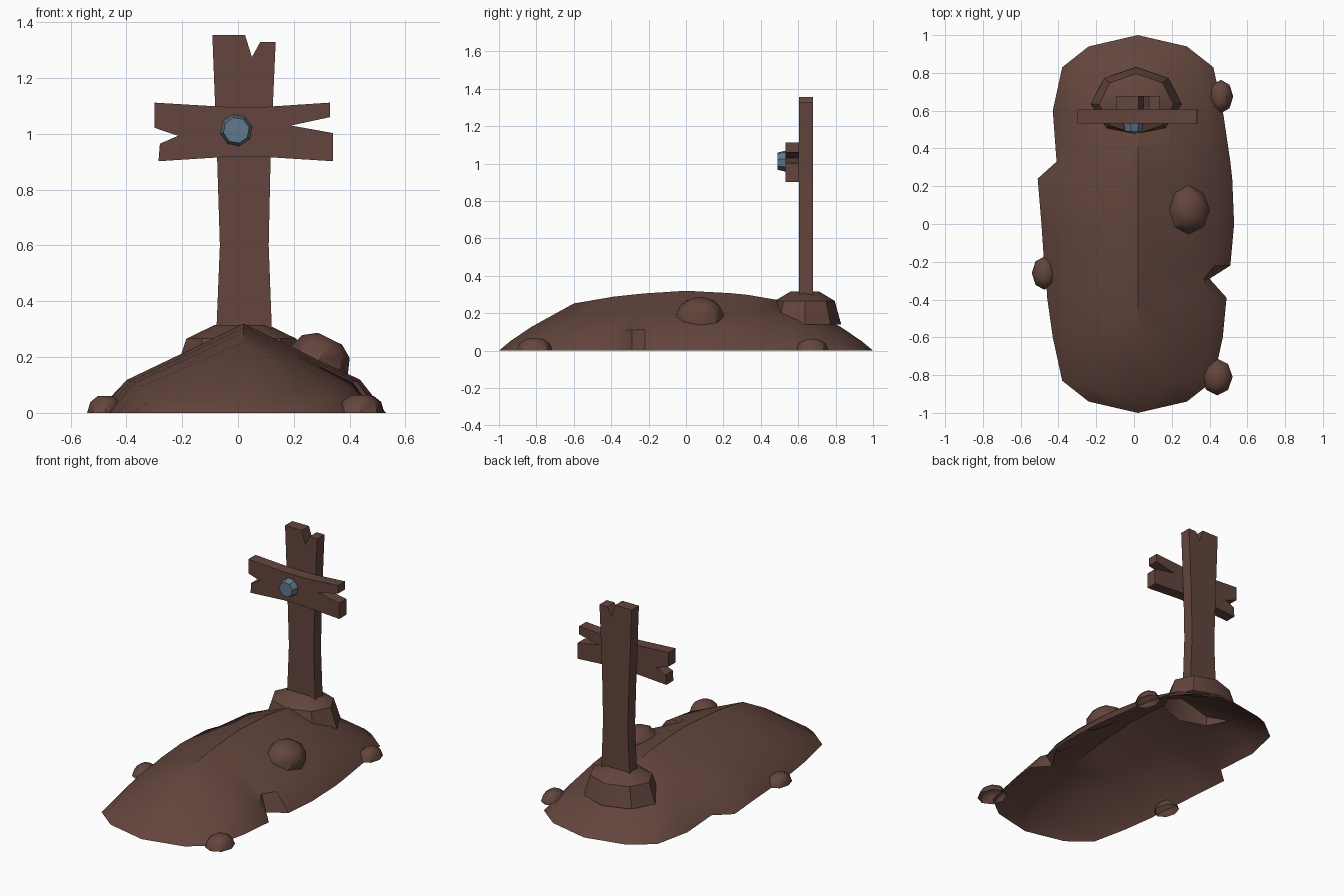
import bpy, bmesh, math
from mathutils import Matrix

if "Cube" in bpy.data.objects:
    bpy.data.objects.remove(bpy.data.objects["Cube"])


def material(name, rgb):
    m = bpy.data.materials.new(name)
    m.diffuse_color = (*rgb, 1)
    m.use_nodes = True
    m.node_tree.nodes["Principled BSDF"].inputs["Base Color"].default_value = m.diffuse_color
    return m


BROWN = material("earth_brown", (0.125, 0.060, 0.047))
STEEL = material("blue_grey_metal", (0.12, 0.19, 0.26))


def finish(name, bm, mat, outward=True, smooth=None):
    bmesh.ops.remove_doubles(bm, verts=bm.verts, dist=1e-4)
    if outward:
        bmesh.ops.recalc_face_normals(bm, faces=bm.faces)
    me = bpy.data.meshes.new(name)
    bm.to_mesh(me)
    bm.free()
    me.materials.append(mat)
    ob = bpy.data.objects.new(name, me)
    bpy.context.collection.objects.link(ob)
    if smooth:
        bpy.ops.object.select_all(action='DESELECT')
        ob.select_set(True)
        bpy.context.view_layer.objects.active = ob
        bpy.ops.object.shade_smooth_by_angle(angle=math.radians(smooth))
    return ob


def skin(bm, rows, closed=False):
    """Join rows of points with quads."""
    grid = [[bm.verts.new(p) for p in r] for r in rows]
    n = len(grid[0])
    for a, b in zip(grid, grid[1:]):
        for i in range(n if closed else n - 1):
            j = (i + 1) % n
            bm.faces.new((a[i], a[j], b[j], b[i]))
    return grid


def dome(name, loc, rx, ry, h, tilt=0.0, rings=((1, 0), (0.82, 0.65), (0.42, 1)), n=8, turn=0.0):
    """Open-bottomed low-poly lump with a flat top."""
    bm = bmesh.new()
    rows = []
    for s, z in rings:
        rows.append([(rx * s * math.cos(turn + math.tau * i / n),
                      ry * s * math.sin(turn + math.tau * i / n), h * z) for i in range(n)])
    grid = skin(bm, rows, True)
    bm.faces.new(grid[-1])
    bm.transform(Matrix.Translation(loc) @ Matrix.Rotation(tilt, 4, 'Y'))
    return finish(name, bm, BROWN, outward=False, smooth=40)


def board(name, outline, y0, y1):
    """Extrude an x-z outline along y."""
    bm = bmesh.new()
    f = bm.faces.new([bm.verts.new((x, y0, z)) for x, z in outline])
    ext = bmesh.ops.extrude_face_region(bm, geom=[f])
    vs = [v for v in ext['geom'] if isinstance(v, bmesh.types.BMVert)]
    bmesh.ops.translate(bm, verts=vs, vec=(0, y1 - y0, 0))
    return finish(name, bm, BROWN)


# Long earth mound: y, ridge height, half width; bites change the rim
stations = [(-1, 0, 0), (-.94, .05, .26), (-.83, .125, .40), (-.6, .252, .45),
            (-.39, .288, .48), (-.29, .299, .485), (-.22, .306, .495), (0, .32, .51),
            (.24, .307, .50), (.33, .298, .49), (.6, .252, .45), (.83, .125, .40),
            (.94, .05, .26), (1, 0, 0)]
right_rim = {-.39: .47, -.29: .38, -.22: .49}
left_rim = {.24: .53, .33: .43}
rows = []
for y, h, w in stations:
    r, l = right_rim.get(y, w), left_rim.get(y, w)
    rows.append([(.02 + r, y, 0), (.02 + .82 * min(r * 1.12, w), y, .37 * h),
                 (.02 + .4 * w, y, .69 * h), (.02, y, h), (.02 - .4 * w, y, .69 * h),
                 (.02 - .82 * min(l * 1.08, w), y, .37 * h), (.02 - l, y, 0)])
bm = bmesh.new()
skin(bm, rows)
bmesh.ops.remove_doubles(bm, verts=bm.verts, dist=1e-4)
bmesh.ops.recalc_face_normals(bm, faces=bm.faces)
if sum(f.normal.z for f in bm.faces) < 0:
    bmesh.ops.reverse_faces(bm, faces=bm.faces)
finish("earth_mound", bm, BROWN, outward=False, smooth=40)

# Small heap around the post, and loose clods
dome("post_heap", (.012, .635, .14), .24, .195, .175,
     rings=((1, 0), (.82, .72), (.40, 1)))
dome("clod_upper", (.29, .075, .185), .115, .13, .09, tilt=math.radians(26))
dome("clod_back_right", (.46, .675, 0), .065, .088, .06)
dome("clod_left", (-.475, -.26, 0), .066, .088, .06)
dome("clod_front_right", (.44, -.81, 0), .082, .097, .064)

# Upright post with a split top
board("upright_post", [(-.078, .28), (.122, .28), (.11, .6), (.117, .92), (.135, 1.33),
                       (.08, 1.33), (.05, 1.275), (.025, 1.355), (-.092, 1.355),
                       (-.075, .92), (-.065, .6)], .605, .678)

# Cross board with splintered ends
board("cross_board", [(-.285, .902), (-.05, .917), (.1, .917), (.34, .902), (.34, 1.003),
                      (.19, 1.03), (.33, 1.06), (.33, 1.112), (.1, 1.097), (-.05, 1.097),
                      (-.3, 1.112), (-.3, 1.022), (-.215, .993), (-.28, .965)], .533, .605)

# Nail head
bm = bmesh.new()
bmesh.ops.create_cone(bm, cap_ends=True, segments=8, radius1=.058, radius2=.047, depth=.045)
bm.transform(Matrix.Translation((-.006, .512, 1.013)) @ Matrix.Rotation(math.pi / 2, 4, 'X')
             @ Matrix.Rotation(math.radians(12), 4, 'Z'))
finish("nail_head", bm, STEEL)
